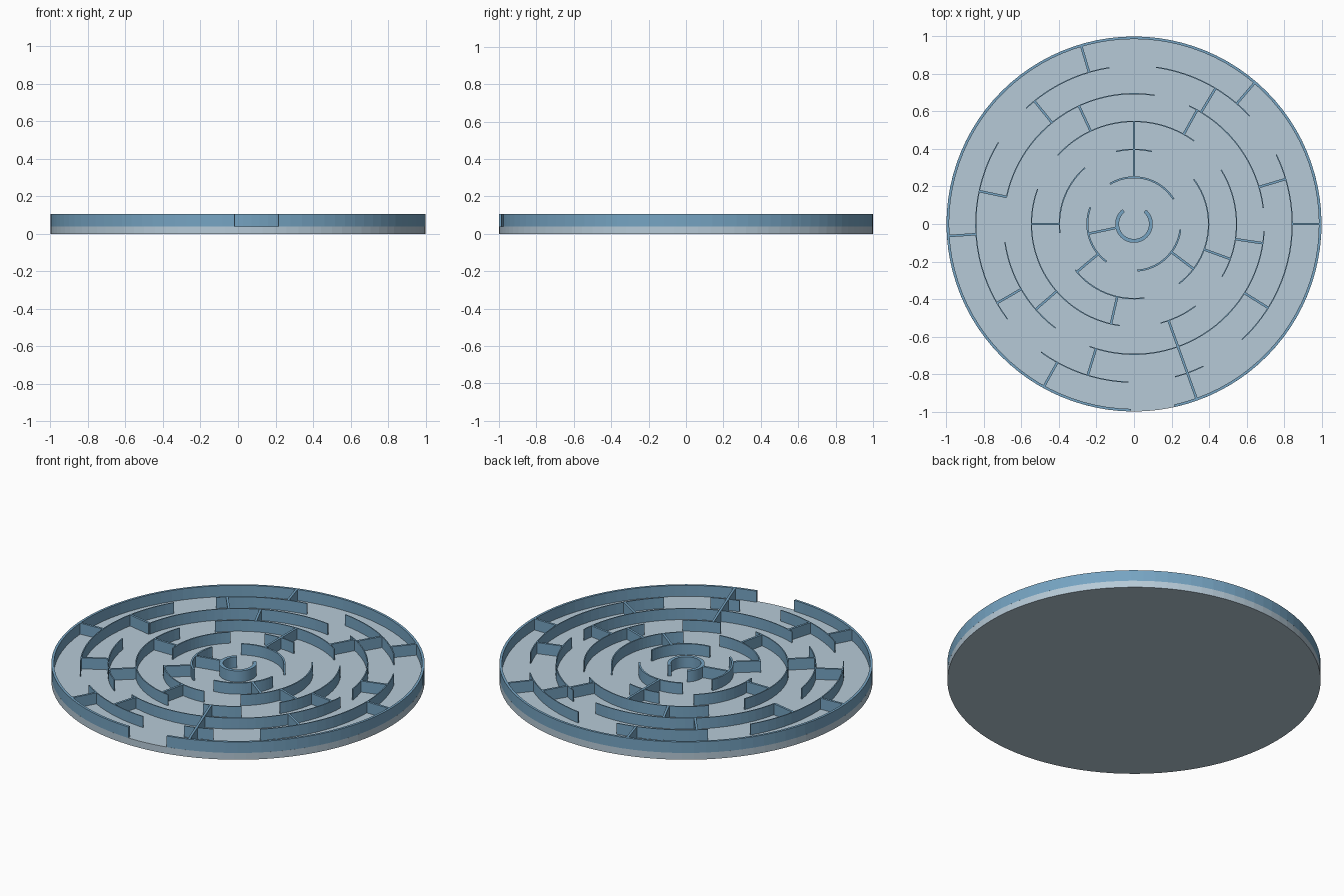
import bpy
import bmesh
from math import cos, sin, radians, ceil

cube = bpy.data.objects.get("Cube")
if cube:
    bpy.data.objects.remove(cube, do_unlink=True)

FLOOR, TOP = 0.04, 0.105
SPOKE_WIDTH = 0.013
STEP = 3.75  # degrees per facet


def make_material(name, color):
    mat = bpy.data.materials.new(name)
    mat.use_nodes = True
    mat.diffuse_color = color
    mat.node_tree.nodes["Principled BSDF"].inputs["Base Color"].default_value = color
    return mat


pale_blue = make_material("pale grey blue", (0.47, 0.59, 0.68, 1))
steel_blue = make_material("steel blue", (0.18, 0.37, 0.54, 1))


def finish(name, bm, mat):
    bmesh.ops.recalc_face_normals(bm, faces=bm.faces)
    mesh = bpy.data.meshes.new(name)
    bm.to_mesh(mesh)
    bm.free()
    mesh.materials.append(mat)
    obj = bpy.data.objects.new(name, mesh)
    bpy.context.collection.objects.link(obj)
    return obj


def add_arc(bm, radius, thickness, start, end):
    """Sweep a rectangular wall section from start to end, in degrees."""
    count = max(2, ceil((end - start) / STEP))
    inner, outer = radius - thickness / 2, radius + thickness / 2
    section = [(inner, FLOOR), (outer, FLOOR), (outer, TOP), (inner, TOP)]
    loops = []
    for i in range(count + 1):
        a = radians(start + (end - start) * i / count)
        loops.append([bm.verts.new((r * cos(a), r * sin(a), z)) for r, z in section])
    for p, q in zip(loops, loops[1:]):
        for k in range(4):
            n = (k + 1) % 4
            bm.faces.new((p[k], p[n], q[n], q[k]))
    bm.faces.new(loops[0])
    bm.faces.new(loops[-1])


def add_spoke(bm, angle, inner, outer):
    """Straight wall pointing away from the centre."""
    a = radians(angle)
    h = SPOKE_WIDTH / 2
    corners = [(inner, -h), (outer, -h), (outer, h), (inner, h)]
    flat = [(r * cos(a) - w * sin(a), r * sin(a) + w * cos(a)) for r, w in corners]
    low = [bm.verts.new((x, y, FLOOR)) for x, y in flat]
    high = [bm.verts.new((x, y, TOP)) for x, y in flat]
    bm.faces.new(low)
    bm.faces.new(high)
    for k in range(4):
        n = (k + 1) % 4
        bm.faces.new((low[k], low[n], high[n], high[k]))


# Base plate
bm = bmesh.new()
bmesh.ops.create_cone(bm, cap_ends=True, segments=96, radius1=1, radius2=1, depth=FLOOR)
bmesh.ops.translate(bm, verts=bm.verts, vec=(0, 0, FLOOR / 2))
finish("base_plate", bm, pale_blue)

# Ring walls, from the centre cup to the rim: name, radius, thickness, arcs
rings = [
    ("centre_cup", 0.09, 0.02, [(128, 410)]),
    ("first_ring", 0.249, 0.01, [(32, 121), (159, 234), (274, 353)]),
    ("second_ring", 0.398, 0.007, [(76, 104), (131, 187), (218, 278), (307, 397)]),
    ("third_ring", 0.547, 0.006, [(54, 138), (160, 262), (285, 307), (329, 392)]),
    ("fourth_ring", 0.695, 0.006, [(7, 65), (81, 168), (188, 233), (250, 357)]),
    ("fifth_ring", 0.844, 0.006,
     [(43, 82), (99, 133), (149, 217), (234, 268), (285, 296), (313, 386)]),
    ("rim", 0.993, 0.014, [(-77.5, 269)]),
]
for name, radius, thickness, arcs in rings:
    bm = bmesh.new()
    for start, end in arcs:
        add_arc(bm, radius, thickness, start, end)
    finish(name + "_wall", bm, steel_blue)

# Spokes between two rings, keyed by the ring numbers they join
spokes = {
    (0, 1): [192],
    (1, 2): [220, 323],
    (1, 3): [90],
    (2, 3): [180, 257, 340],
    (3, 4): [61, 115, 221, 351.5],
    (4, 5): [16.5, 59, 129, 168, 210, 253, 328],
    (5, 6): [0, 49.5, 106.5, 183.7, 241],
    (3, 6): [289.7],
}
for (a, b), angles in spokes.items():
    bm = bmesh.new()
    for angle in angles:
        add_spoke(bm, angle, rings[a][1], rings[b][1])
    finish(f"spokes_{rings[a][0]}_to_{rings[b][0]}", bm, steel_blue)
